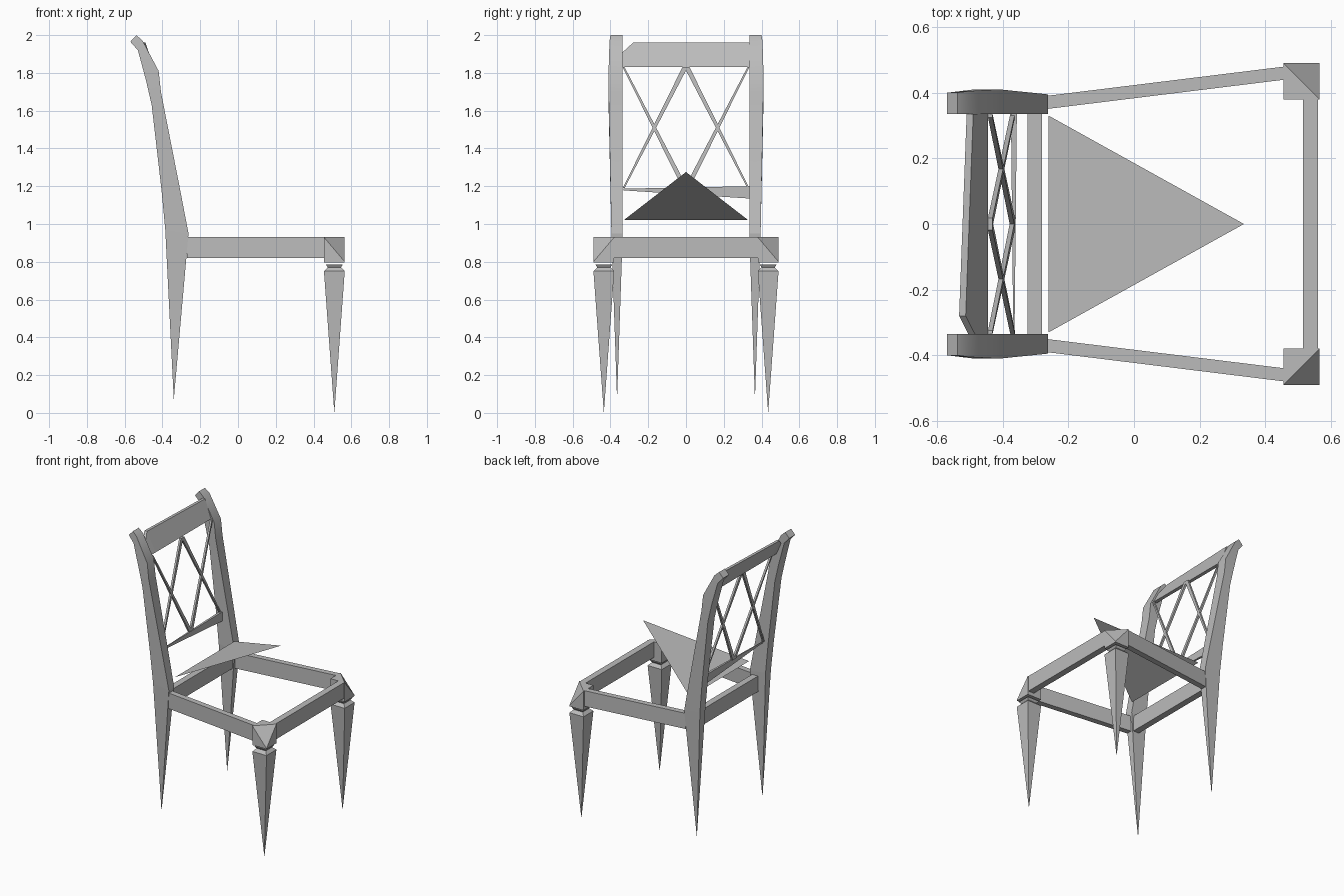
import bpy, bmesh

cube = bpy.data.objects.get("Cube")
if cube:
    bpy.data.objects.remove(cube, do_unlink=True)

GREY = 0.5
mat = bpy.data.materials.new("plain grey")
mat.use_nodes = True
mat.diffuse_color = (GREY, GREY, GREY, 1)
mat.node_tree.nodes["Principled BSDF"].inputs["Base Color"].default_value = (GREY, GREY, GREY, 1)


def loft(name, rings, mirror=False, smooth=False):
    """Skin a stack of rings, closing both ends; optionally mirror across y = 0."""
    bm = bmesh.new()
    loops = [[bm.verts.new(p) for p in ring] for ring in rings]
    for a, b in zip(loops, loops[1:]):
        n = max(len(a), len(b))
        for i in range(n):
            j = (i + 1) % n
            if len(a) == 1:
                bm.faces.new((a[0], b[j], b[i]))
            else:
                bm.faces.new((a[i], a[j], b[j], b[i]))
    for end in (loops[0], loops[-1]):
        if len(end) > 2:
            bm.faces.new(end)
    bmesh.ops.recalc_face_normals(bm, faces=bm.faces[:])
    mesh = bpy.data.meshes.new(name)
    bm.to_mesh(mesh)
    bm.free()
    mesh.materials.append(mat)
    obj = bpy.data.objects.new(name, mesh)
    bpy.context.collection.objects.link(obj)
    if mirror:
        mod = obj.modifiers.new("mirror", "MIRROR")
        mod.use_axis = (False, True, False)
        mod.use_mirror_merge = False
    if smooth:
        bpy.ops.object.select_all(action="DESELECT")
        obj.select_set(True)
        bpy.context.view_layer.objects.active = obj
        bpy.ops.object.shade_smooth_by_angle()
    return obj


def square(cx, cy, z, r):
    return [(cx - r, cy - r, z), (cx + r, cy - r, z), (cx + r, cy + r, z), (cx - r, cy + r, z)]


def cross(y, x0, x1, z0, z1):
    """Rectangle across y, used as the end of a rail."""
    return [(x0, y, z0), (x1, y, z0), (x1, y, z1), (x0, y, z1)]


# Front legs: spike, pinched neck and corner block
LX, LY, R = 0.51, 0.435, 0.055
loft("front_legs", [[(LX, LY, 0)], square(LX, LY, 0.75, R), square(LX, LY, 0.77, 0.035),
                    square(LX, LY, 0.785, 0.045)], mirror=True)
block = loft("front_corner_blocks", [square(LX, LY, 0.795, R), square(LX, LY, 0.93, R)], mirror=True)

# The outer top corner of each block is chamfered away
bm = bmesh.new()
bm.from_mesh(block.data)
corner = max(bm.verts, key=lambda v: sum(v.co))
corner.co.z = 0.8
bmesh.ops.triangulate(bm, faces=[f for f in corner.link_faces if len(f.verts) > 3])
top = [e for e in bm.edges if all(v.co.z > 0.9 for v in e.verts) and e.calc_length() > 0.13]
if not top:
    inner = [e for e in corner.link_edges if e.calc_length() > 0.18]
    bmesh.ops.rotate_edges(bm, edges=inner)
bm.to_mesh(block.data)
bm.free()

# Seat frame
RAIL = (0.82, 0.93)
loft("side_rails", [[(x, y, RAIL[0]), (x, y + 0.04, RAIL[0]), (x, y + 0.04, RAIL[1]), (x, y, RAIL[1])]
                    for x, y in ((-0.27, 0.35), (0.46, 0.44))], mirror=True)
loft("front_rail", [cross(y, 0.515, 0.56, *RAIL) for y in (-0.38, 0.38)])
loft("back_rail", [cross(y, -0.325, -0.28, *RAIL) for y in (-0.34, 0.34)])

# Rear legs run up into curved back posts: back x, z, front x, z, outer y
post = [
    (-0.385, 0.97, -0.262, 0.95, 0.395),
    (-0.405, 1.18, -0.31, 1.2, 0.4),
    (-0.457, 1.63, -0.408, 1.7, 0.41),
    (-0.487, 1.76, -0.42, 1.81, 0.41),
    (-0.53, 1.92, -0.505, 1.97, 0.405),
    (-0.57, 1.965, -0.538, 2.0, 0.4),
]
rings = [[(bx, 0.335, bz), (fx, 0.335, fz), (fx, y, fz), (bx, y, bz)] for bx, bz, fx, fz, y in post]
loft("rear_legs", [[(-0.34, 0.365, 0.07)], rings[0]], mirror=True)
loft("back_posts", rings, mirror=True, smooth=True)


# Crest rail, with one clipped upper corner
def crest(y, top_x, top_z):
    return [(-0.47, y, 1.83), (-0.445, y, 1.83), (top_x + 0.02, y, top_z), (top_x, y, top_z)]


loft("crest_rail", [crest(-0.335, -0.505, 1.91), crest(-0.28, -0.533, 1.96), crest(0.335, -0.51, 1.96)])

# Lattice of two crosses, each bar narrowing toward the posts
def bar_end(y, x, z, w):
    return [(x - 0.007, y - w, z), (x + 0.007, y - w, z), (x + 0.007, y + w, z), (x - 0.007, y + w, z)]


TOP, LOW = (-0.438, 1.83), (-0.37, 1.19)
for name, outer, inner in (("falling_bars", TOP, LOW), ("rising_bars", LOW, TOP)):
    loft(name, [bar_end(0.33, *outer, 0.005), bar_end(0.005, *inner, 0.014)], mirror=True)

# Lower back rail, a wedge thinning to one side
loft("lower_back_rail", [cross(-0.33, -0.368, -0.364, 1.178, 1.187),
                         cross(0.335, -0.375, -0.357, 1.135, 1.2)])

# Raised triangular seat panel
mesh = bpy.data.meshes.new("seat_panel")
mesh.from_pydata([(-0.26, -0.33, 1.02), (0.335, 0, 1.275), (-0.26, 0.33, 1.02)], [], [(0, 1, 2)])
mesh.materials.append(mat)
bpy.context.collection.objects.link(bpy.data.objects.new("seat_panel", mesh))
